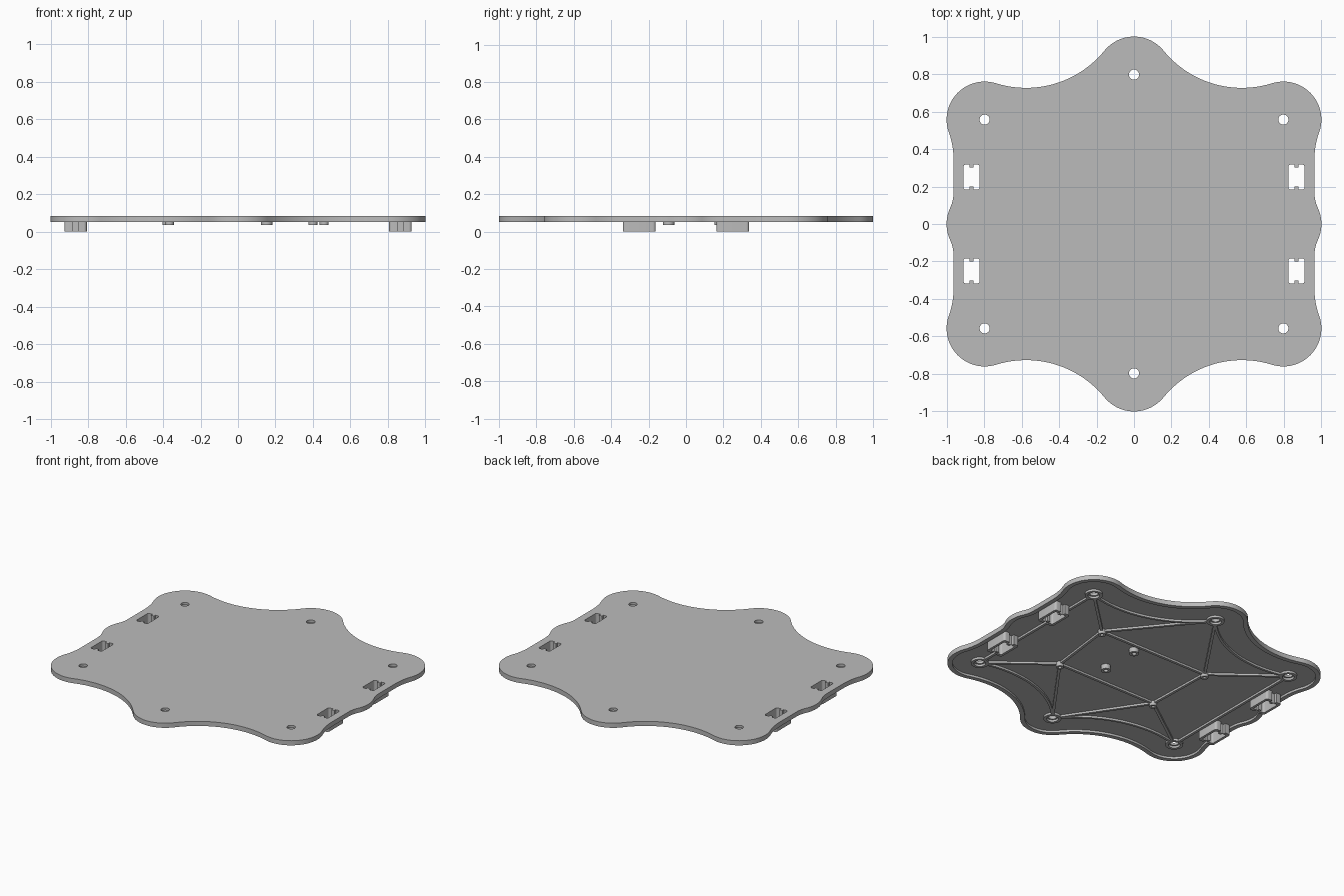
import bpy, bmesh, math
from math import pi, cos, sin, atan2, hypot, sqrt

if "Cube" in bpy.data.objects:
    bpy.data.objects.remove(bpy.data.objects["Cube"])

grey = bpy.data.materials.new("mid_grey")
grey.diffuse_color = (0.5, 0.5, 0.5, 1)
grey.use_nodes = True
grey.node_tree.nodes["Principled BSDF"].inputs["Base Color"].default_value = grey.diffuse_color

H = 0.797            # lobe centre distance
CY = 0.557           # corner lobe y
L = 0.203            # lobe radius
EDGE = 0.963         # straight side x
Z_TOP, Z_SKIN, Z_RIM, Z_NODE = 0.085, 0.068, 0.053, 0.035


def arc(c, r, a0, a1, n=14):
    return [(c[0] + r * cos(a0 + (a1 - a0) * i / n),
             c[1] + r * sin(a0 + (a1 - a0) * i / n)) for i in range(n + 1)]


def circle(c, r, n=32):
    return arc(c, r, 0, 2 * pi, n)[:-1]


def clean(pts):
    out = []
    for p in pts:
        if not out or hypot(p[0] - out[-1][0], p[1] - out[-1][1]) > 1e-4:
            out.append(p)
    if hypot(out[0][0] - out[-1][0], out[0][1] - out[-1][1]) < 1e-4:
        out.pop()
    return out


def mirror4(q):
    """Close a quarter profile running from the +x axis to the +y axis."""
    half = q + [(-x, y) for x, y in reversed(q)]
    return clean(half + [(x, -y) for x, y in reversed(half)])


def shift(pts, dx, dy):
    return [(x + dx, y + dy) for x, y in pts]


def slab(name, loops, z0, z1):
    """Extrude filled 2D loops (inner loops become holes)."""
    cu = bpy.data.curves.new(name + "_profile", 'CURVE')
    cu.dimensions = '2D'
    cu.fill_mode = 'BOTH'
    cu.extrude = (z1 - z0) / 2
    for loop in loops:
        s = cu.splines.new('POLY')
        s.points.add(len(loop) - 1)
        for p, (x, y) in zip(s.points, loop):
            p.co = (x, y, 0, 1)
        s.use_cyclic_u = True
    tmp = bpy.data.objects.new(name + "_tmp", cu)
    bpy.context.collection.objects.link(tmp)
    dg = bpy.context.evaluated_depsgraph_get()
    me = bpy.data.meshes.new_from_object(tmp.evaluated_get(dg))
    bpy.data.objects.remove(tmp)
    bpy.data.curves.remove(cu)
    bm = bmesh.new()
    bm.from_mesh(me)
    bmesh.ops.remove_doubles(bm, verts=bm.verts, dist=1e-5)
    bmesh.ops.recalc_face_normals(bm, faces=bm.faces)
    bmesh.ops.translate(bm, verts=bm.verts, vec=(0, 0, (z0 + z1) / 2))
    bm.to_mesh(me)
    bm.free()
    me.name = name
    me.materials.clear()
    me.materials.append(grey)
    ob = bpy.data.objects.new(name, me)
    bpy.context.collection.objects.link(ob)
    bpy.ops.object.select_all(action='DESELECT')
    ob.select_set(True)
    bpy.context.view_layer.objects.active = ob
    bpy.ops.object.shade_smooth_by_angle(angle=math.radians(30))
    return ob


# Concave arc centre between the top lobe and a corner lobe
R4 = 0.54
ch = hypot(H, H - CY)
hh = sqrt((R4 + L) ** 2 - ch ** 2 / 4)
C4 = (H / 2 + hh * (H - CY) / ch, (H + CY) / 2 + hh * H / ch)


def outline(d):
    """Plate outline of tangent arcs, inset by d."""
    r2, r3 = 0.2, 0.4
    k = EDGE - H
    y2 = sqrt((r2 + L) ** 2 - (r2 + k) ** 2)
    y3 = sqrt((r3 + L) ** 2 - (r3 + k) ** 2)
    a = atan2(y2, r2 + k)
    b = atan2(y3, -(r3 + k))
    c = atan2(C4[1] - CY, C4[0] - H)
    e = atan2(H - C4[1], -C4[0])
    q = arc((H, 0), L - d, 0, a)
    q += arc((EDGE + r2, y2), r2 + d, a + pi, pi)
    q += arc((EDGE + r3, CY - y3), r3 + d, pi, b)
    q += arc((H, CY), L - d, b - pi, c, 24)
    q += arc(C4, R4 + d, c - pi, e, 24)
    q += arc((0, H), L - d, e + pi, pi / 2)
    return mirror4(q)


def notched(w, h, r, n, d):
    """Rounded rectangle with a notch in each short end."""
    return mirror4([(w, 0)] + arc((w - r, h - r), r, 0, pi / 2, 5)
                   + [(n, h), (n, h - d), (0, h - d)])


lobes = [(0, H), (0, -H)] + [(sx * H, sy * CY) for sx in (1, -1) for sy in (1, -1)]
clips = [(sx * 0.867, sy * 0.25) for sx in (1, -1) for sy in (1, -1)]
window = notched(0.043, 0.067, 0.012, 0.011, 0.016)
clip_outer = notched(0.06, 0.088, 0.016, 0.017, 0.02)

# Top skin with screw holes and clip windows
slab("plate_skin", [outline(0)] + [circle(p, 0.027) for p in lobes]
     + [shift(window, *c) for c in clips], Z_SKIN, Z_TOP)

# Rim lip around the underside
slab("plate_rim", [outline(0), outline(0.03)], Z_RIM, Z_SKIN)

# Open clip sockets
for c in clips:
    slab("clip_socket", [shift(clip_outer, *c), shift(window, *c)], 0, Z_SKIN)

# Rings around screw holes
for p in lobes:
    slab("screw_ring", [circle(p, 0.056), circle(p, 0.037)], Z_RIM, Z_SKIN)

# Small hollow posts at rib junctions and in the middle
nodes = {"br": (0.46, 0.235), "fr": (0.40, -0.248),
         "bl": (-0.38, 0.236), "fl": (-0.366, -0.25)}
for p in nodes.values():
    slab("junction_post", [circle(p, 0.024, 24), circle(p, 0.011, 24)], Z_NODE, Z_SKIN)
for p in ((0.153, 0.183), (0.153, -0.093)):
    slab("centre_post", [circle(p, 0.031, 24), circle(p, 0.014, 24)], Z_NODE, Z_SKIN)


def rib(p, q, cut_p, cut_q, w=0.009):
    dx, dy = q[0] - p[0], q[1] - p[1]
    n = hypot(dx, dy)
    dx, dy = dx / n, dy / n
    a = (p[0] + dx * cut_p, p[1] + dy * cut_p)
    b = (q[0] - dx * cut_q, q[1] - dy * cut_q)
    slab("straight_rib", [[(a[0] - dy * w, a[1] + dx * w), (a[0] + dy * w, a[1] - dx * w),
                           (b[0] + dy * w, b[1] - dx * w), (b[0] - dy * w, b[1] + dx * w)]],
         Z_RIM + 0.001, Z_SKIN)


# Ribs: inner frame, spokes to the lobes, and the two sides
for a, b in (("br", "fr"), ("fr", "fl"), ("fl", "bl"), ("bl", "br")):
    rib(nodes[a], nodes[b], 0.02, 0.02)
for key, p in nodes.items():
    sx = 1 if key[1] == "r" else -1
    sy = 1 if key[0] == "b" else -1
    rib(p, (sx * H, sy * CY), 0.02, 0.045)
    rib(p, (0, sy * H), 0.02, 0.045)
for sx in (1, -1):
    rib((sx * H, CY), (sx * H, -CY), 0.045, 0.045)

# Curved ribs following the concave edges
a0 = atan2(CY - C4[1], H - C4[0]) - 0.065
a1 = atan2(H - C4[1], -C4[0]) + 0.065
band = arc(C4, R4 + L - 0.008, a0, a1, 24) + arc(C4, R4 + L + 0.008, a1, a0, 24)
for sx in (1, -1):
    for sy in (1, -1):
        slab("curved_rib", [[(sx * x, sy * y) for x, y in band]], Z_RIM + 0.001, Z_SKIN)
